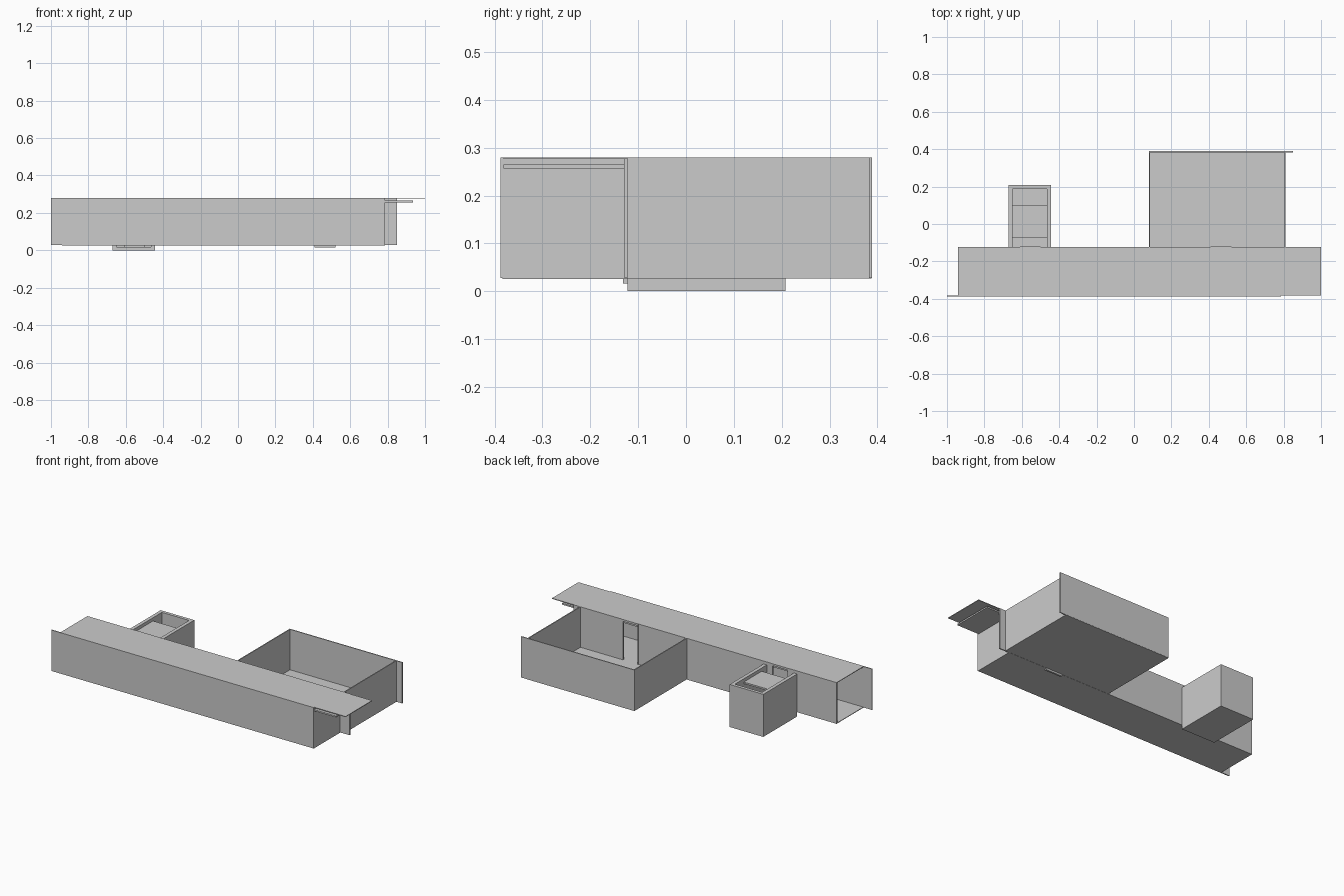
import bpy
import bmesh
from mathutils import Vector

if "Cube" in bpy.data.objects:
    bpy.data.objects.remove(bpy.data.objects["Cube"])


def box(name, x, y, z):
    """Axis-aligned box from (min, max) ranges."""
    bm = bmesh.new()
    bmesh.ops.create_cube(bm, size=1)
    size = Vector((x[1] - x[0], y[1] - y[0], z[1] - z[0]))
    mid = Vector((x[0] + x[1], y[0] + y[1], z[0] + z[1])) / 2
    for v in bm.verts:
        v.co = Vector(a * b for a, b in zip(v.co, size)) + mid
    mesh = bpy.data.meshes.new(name)
    bm.to_mesh(mesh)
    bm.free()
    ob = bpy.data.objects.new(name, mesh)
    bpy.context.collection.objects.link(ob)
    return ob


LOW, TOP, T = 0.028, 0.28, 0.006
WALL = (LOW, TOP)
MID = (-0.129, -0.122)
DOORS = [(-0.61, -0.50), (0.41, 0.52)]

# Corridor: front wall, end wall, roof, inner ceiling
box("front_wall", (-1.0, 0.785), (-0.388, -0.382), WALL)
box("corridor_end_wall", (0.785 - T, 0.785), (-0.382, MID[0]), WALL)
box("roof", (-0.94, 1.0), (-0.382, -0.124), (TOP - 0.004, TOP))
box("inner_ceiling", (-0.85, 0.935), (-0.381, MID[0]), (0.256, 0.265))

# Corridor floor in three panels
for i, (a, b) in enumerate([(-0.94, -0.48), (-0.48, 0.02), (0.02, 0.785)]):
    box(f"corridor_floor_{i}", (a, b), (-0.384, MID[1]), (LOW - 0.002, LOW + 0.002))

# Middle wall, split around the doorways
edges = [-0.94, *[e for d in DOORS for e in d], 0.85]
for i in range(0, len(edges), 2):
    box(f"middle_wall_{i // 2}", (edges[i], edges[i + 1]), MID, WALL)

# Door frames: posts, lintel, sill
for i, (a, b) in enumerate(DOORS):
    y = (-0.132, -0.121)
    for side, px in (("left", a), ("right", b - 0.005)):
        box(f"door_{i}_{side}_post", (px, px + 0.005), y, (0.016, TOP))
    box(f"door_{i}_lintel", (a, b), y, (0.268, TOP))
    box(f"door_{i}_sill", (a, b), y, (0.016, LOW + 0.003))

# Large open room
box("room_floor", (0.08, 0.81), (MID[1], 0.388), (LOW - 0.001, LOW + 0.003))
box("room_back_wall", (0.08, 0.85), (0.383, 0.389), WALL)
for side, x in (("left", 0.08), ("right", 0.81 - T)):
    box(f"room_{side}_wall", (x, x + T), (MID[1], 0.383), WALL)

# Small shaft with a raised platform inside
SHAFT = (0.0, 0.262)
for side, x in (("left", -0.672), ("right", -0.465)):
    box(f"shaft_{side}_wall", (x, x + 0.022), (MID[1], 0.208), SHAFT)
box("shaft_back_wall", (-0.65, -0.465), (0.188, 0.208), SHAFT)
box("shaft_floor", (-0.65, -0.465), (MID[1], 0.188), (0.0, 0.018))
box("shaft_platform", (-0.65, -0.465), (-0.072, 0.102), (0.232, 0.242))
